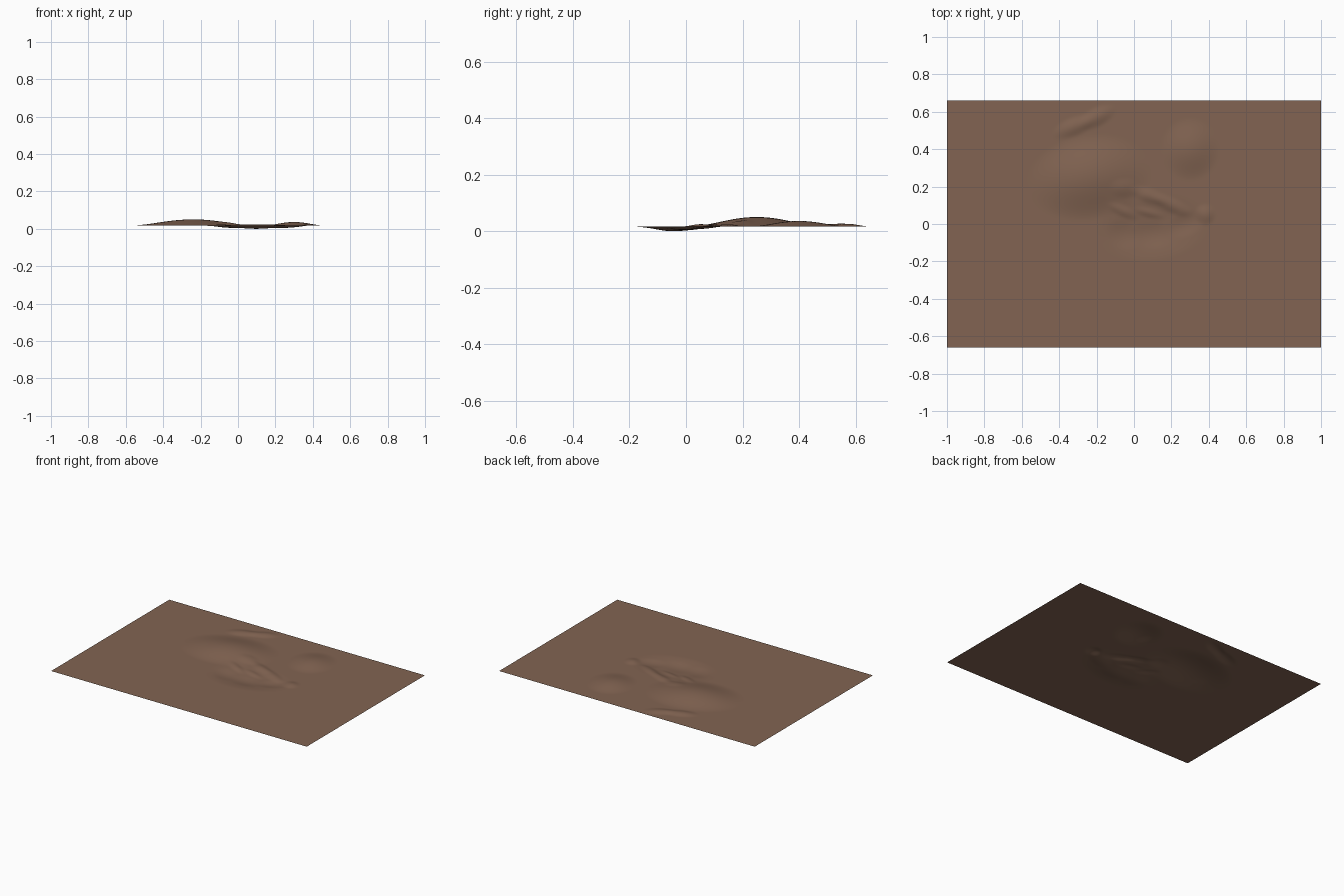
import bpy, math

BASE = 0.018          # level of the flat ground
NX, NY = 200, 132     # grid cells

# Soft brush dabs: x, y, radius along, radius across, turn in degrees, height
HILLS = [
    (-0.24, 0.25, 0.34, 0.23, 10, 0.033),    # large mound
    (0.30, 0.40, 0.16, 0.17, 0, 0.019),      # small mound
]
RIDGES = [
    (-0.32, 0.52, 0.13, 0.055, 22, 0.009),   # back ridge, two dabs
    (-0.20, 0.57, 0.12, 0.055, 28, 0.009),
    (-0.05, 0.19, 0.09, 0.06, 0, 0.005),     # rim of the hollow
    (0.08, 0.15, 0.12, 0.045, -20, 0.007),
    (0.20, 0.10, 0.13, 0.045, -25, 0.008),
    (0.38, 0.05, 0.06, 0.06, 0, 0.008),
    (-0.06, 0.07, 0.10, 0.035, -25, 0.006),
    (0.08, 0.06, 0.10, 0.03, -15, 0.005),
]
HOLLOWS = [
    (0.10, -0.02, 0.31, 0.18, 8, -0.014),    # shallow basin
    (-0.06, -0.06, 0.10, 0.08, -30, -0.004),
    (0.10, -0.06, 0.13, 0.08, 0, -0.004),
    (0.28, 0.00, 0.12, 0.07, 25, -0.005),
]


def dab(x, y, cx, cy, rx, ry, turn, h):
    c, s = math.cos(math.radians(turn)), math.sin(math.radians(turn))
    u = ((x - cx) * c + (y - cy) * s) / rx
    v = ((y - cy) * c - (x - cx) * s) / ry
    return h * max(0.0, 1 - u * u - v * v) ** 2


def height(x, y):
    return max(0.0, BASE + sum(dab(x, y, *d) for d in HILLS + RIDGES + HOLLOWS))


# Ground sheet
bpy.ops.mesh.primitive_grid_add(x_subdivisions=NX, y_subdivisions=NY, size=2)
ground = bpy.context.object
ground.name = "ground"
for v in ground.data.vertices:
    v.co.y *= 0.66
    v.co.z = height(v.co.x, v.co.y)
low = min(v.co.z for v in ground.data.vertices)
for v in ground.data.vertices:
    v.co.z -= low
bpy.ops.object.shade_smooth()

earth = bpy.data.materials.new("earth brown")
earth.diffuse_color = (0.223, 0.127, 0.084, 1)
ground.data.materials.append(earth)
